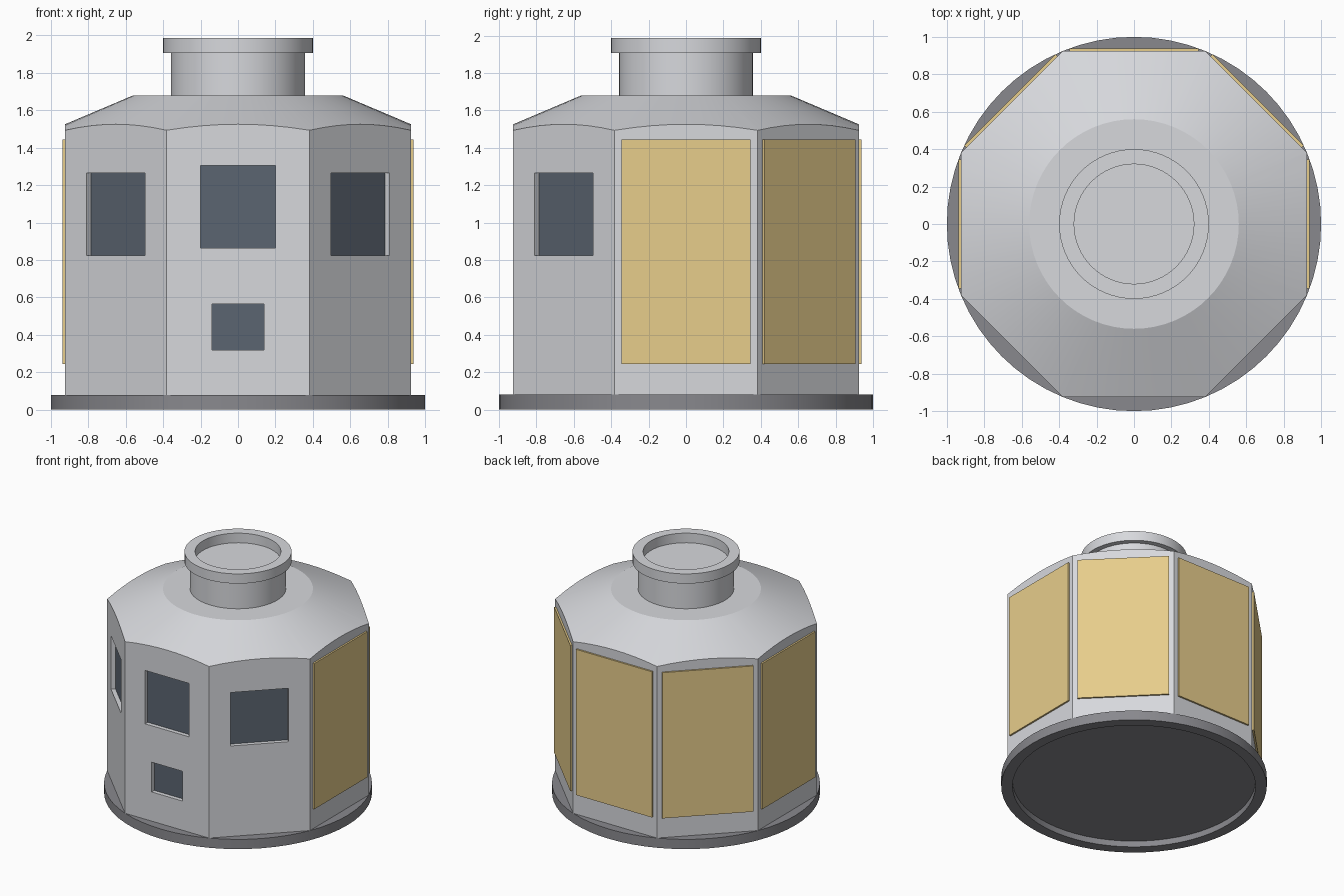
import bpy, bmesh, math
from mathutils import Matrix, Vector

cube = bpy.data.objects.get("Cube")
if cube:
    bpy.data.objects.remove(cube, do_unlink=True)

APOTHEM = math.cos(math.pi / 8)   # octagon with corner radius 1
BASE_TOP = 0.08


def material(name, rgb):
    m = bpy.data.materials.new(name)
    m.use_nodes = True
    m.diffuse_color = (*rgb, 1)
    m.node_tree.nodes["Principled BSDF"].inputs["Base Color"].default_value = (*rgb, 1)
    return m


shell = material("light grey shell", (0.68, 0.69, 0.72))
gold = material("gold panel", (0.80, 0.61, 0.26))
glass = material("dark blue glass", (0.105, 0.13, 0.165))
dark = material("dark grey base", (0.25, 0.25, 0.27))


def finish(bm, name, mat, smooth=False):
    bmesh.ops.recalc_face_normals(bm, faces=bm.faces[:])
    mesh = bpy.data.meshes.new(name)
    bm.to_mesh(mesh)
    bm.free()
    mesh.materials.append(mat)
    obj = bpy.data.objects.new(name, mesh)
    bpy.context.collection.objects.link(obj)
    if smooth:
        shade(obj)
    return obj


def activate(obj):
    bpy.ops.object.select_all(action='DESELECT')
    obj.select_set(True)
    bpy.context.view_layer.objects.active = obj


def shade(obj):
    activate(obj)
    bpy.ops.object.shade_smooth_by_angle(angle=math.radians(18))


def revolve(profile, closed=False, steps=64):
    """Spin a radius/height profile about the z axis."""
    bm = bmesh.new()
    verts = [bm.verts.new((r, 0, z)) for r, z in profile]
    pairs = list(zip(verts, verts[1:]))
    if closed:
        pairs.append((verts[-1], verts[0]))
    edges = [bm.edges.new(p) for p in pairs]
    bmesh.ops.spin(bm, geom=verts + edges, cent=(0, 0, 0), axis=(0, 0, 1),
                   angle=math.tau, steps=steps)
    bmesh.ops.remove_doubles(bm, verts=bm.verts[:], dist=0.0001)
    return bm


def wall_box(name, mat, side, width, z0, z1, inner, outer):
    """Box on an octagon wall; side counts eighth turns from the front."""
    bm = bmesh.new()
    bmesh.ops.create_cube(bm, size=1)
    place = (Matrix.Rotation(side * math.pi / 4, 4, 'Z')
             @ Matrix.Translation((0, -APOTHEM - (inner + outer) / 2, (z0 + z1) / 2))
             @ Matrix.Diagonal((width, outer - inner, z1 - z0, 1)))
    bmesh.ops.transform(bm, matrix=place, verts=bm.verts[:])
    return finish(bm, name, mat)


# Round base with a shallow recess underneath
finish(revolve([(0, 0.05), (0.915, 0.05), (0.915, 0), (1, 0), (1, BASE_TOP), (0, BASE_TOP)]),
       "base_disc", dark, True)

# Cabin: a turned body with a conical roof, trimmed to eight flat walls
bm = revolve([(0, BASE_TOP), (1.1, BASE_TOP), (1.1, 1.451), (0.56, 1.68), (0, 1.68)])
for i in range(8):
    normal = Vector((math.cos(i * math.pi / 4), math.sin(i * math.pi / 4), 0))
    cut = bmesh.ops.bisect_plane(bm, geom=bm.verts[:] + bm.edges[:] + bm.faces[:],
                                 plane_co=normal * APOTHEM, plane_no=normal,
                                 clear_outer=True)
    rim = [e for e in cut["geom_cut"] if isinstance(e, bmesh.types.BMEdge)]
    bmesh.ops.holes_fill(bm, edges=rim, sides=0)
cabin = finish(bm, "cabin", shell)

# Recessed windows: name, side, width, bottom, top
windows = [
    ("front_window", 0, 0.40, 0.865, 1.305),
    ("lower_front_window", 0, 0.28, 0.32, 0.565),
    ("right_window", -1, 0.44, 0.825, 1.265),
    ("left_window", 1, 0.44, 0.825, 1.265),
]
for name, side, width, z0, z1 in windows:
    cutter = wall_box(name + "_cutter", shell, side, width, z0, z1, -0.04, 0.1)
    cutter.hide_render = True
    mod = cabin.modifiers.new("opening", 'BOOLEAN')
    mod.operation = 'DIFFERENCE'
    mod.solver = 'EXACT'
    mod.object = cutter
    activate(cabin)
    bpy.ops.object.modifier_apply(modifier=mod.name)
    bpy.data.objects.remove(cutter, do_unlink=True)
    wall_box(name + "_glass", glass, side, width, z0, z1, -0.041, -0.034)
shade(cabin)

# Gold panels on the sides and back
for side, label in zip(range(2, 7), ("left", "back_left", "back", "back_right", "right")):
    wall_box(label + "_panel", gold, side, 0.69, 0.245, 1.445, -0.002, 0.014)

# Hatch neck and its open collar ring
finish(revolve([(0, 1.67), (0.358, 1.67), (0.358, 1.908), (0, 1.908)]), "hatch_neck", shell, True)
finish(revolve([(0.32, 1.907), (0.4, 1.907), (0.4, 1.987), (0.32, 1.987)], closed=True),
       "hatch_collar", shell, True)
